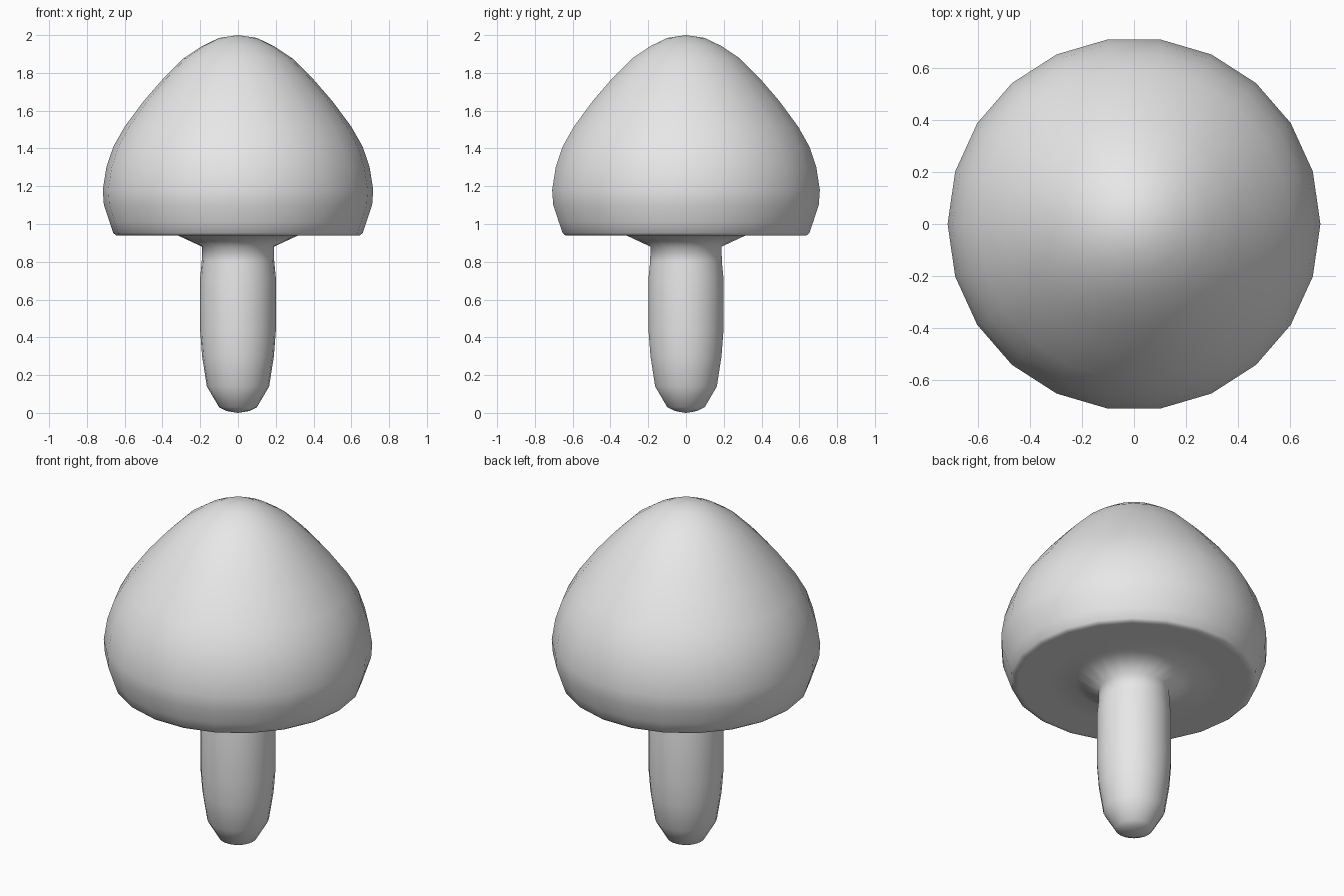
import bpy
import bmesh
from math import cos, sin, tau

SIDES = 22

if "Cube" in bpy.data.objects:
    bpy.data.objects.remove(bpy.data.objects["Cube"])

grey = bpy.data.materials.new("plain_grey")
grey.use_nodes = True
colour = (0.8, 0.8, 0.8, 1)
grey.diffuse_color = colour
grey.node_tree.nodes["Principled BSDF"].inputs["Base Color"].default_value = colour


def lathe(name, profile):
    """Turn a (radius, height) profile around z; zero radius makes a pole."""
    bm = bmesh.new()
    rings = []
    for r, z in profile:
        count = SIDES if r > 0 else 1
        ring = [bm.verts.new((r * cos(tau * i / SIDES), r * sin(tau * i / SIDES), z))
                for i in range(count)]
        rings.append(ring)
    for low, high in zip(rings, rings[1:]):
        for i in range(SIDES):
            j = (i + 1) % SIDES
            corners = [low[i % len(low)], low[j % len(low)],
                       high[j % len(high)], high[i % len(high)]]
            bm.faces.new(list(dict.fromkeys(corners)))
    mesh = bpy.data.meshes.new(name)
    bm.to_mesh(mesh)
    bm.free()
    mesh.materials.append(grey)
    mesh.shade_smooth()
    obj = bpy.data.objects.new(name, mesh)
    bpy.context.collection.objects.link(obj)
    return obj


# Stem: rounded foot, straight shaft, flare running out into the gills
lathe("stem", [
    (0, 0), (0.06, 0.01), (0.1, 0.03), (0.165, 0.14), (0.19, 0.3),
    (0.2, 0.43), (0.2, 0.72), (0.192, 0.8), (0.19, 0.88),
    (0.32, 0.94), (0.46, 0.94),
])

# Cap: flat underside, tight rim, bulging sides and domed crown
lathe("cap", [
    (0.46, 0.94), (0.62, 0.94), (0.645, 0.94), (0.66, 0.952), (0.68, 1.01),
    (0.71, 1.1), (0.716, 1.18), (0.697, 1.3), (0.66, 1.41), (0.6, 1.515),
    (0.5, 1.65), (0.4, 1.765), (0.29, 1.875), (0.19, 1.942),
    (0.1, 1.985), (0, 2),
])
